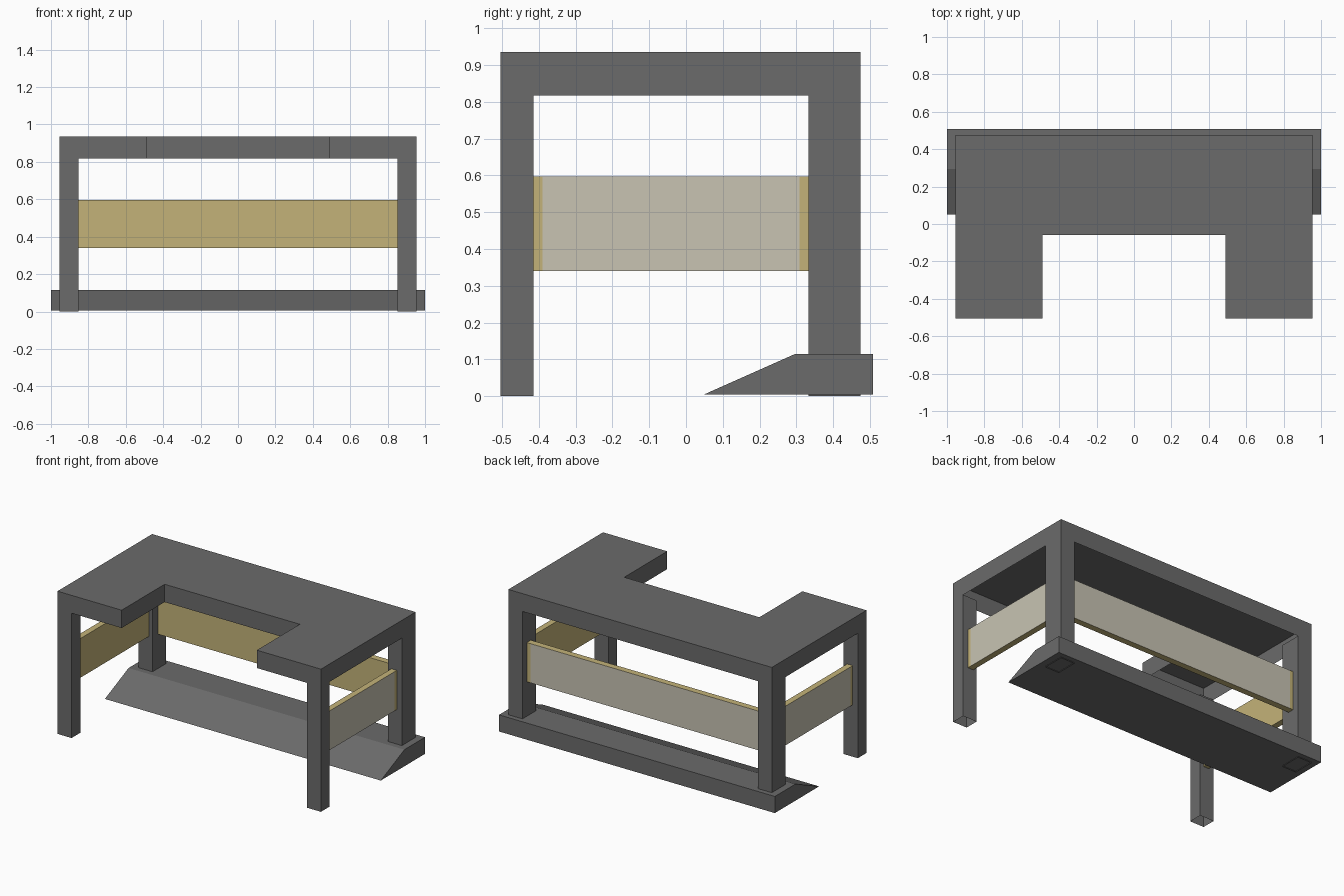
import bpy, bmesh
from mathutils import Vector

if "Cube" in bpy.data.objects:
    bpy.data.objects.remove(bpy.data.objects["Cube"])


def material(name, rgb):
    m = bpy.data.materials.new(name)
    m.diffuse_color = (*rgb, 1)
    m.use_nodes = True
    m.node_tree.nodes["Principled BSDF"].inputs["Base Color"].default_value = m.diffuse_color
    return m


GREY = material("dark grey", (0.147, 0.147, 0.147))
GOLD = material("tan wood", (0.55, 0.45, 0.19))
CREAM = material("pale cream", (0.58, 0.55, 0.45))


def prism(name, outline, direction, mats, open_start=False):
    """Extrude a flat outline along a vector; optionally leave the start side open."""
    bm = bmesh.new()
    start = bm.faces.new([bm.verts.new(p) for p in outline])
    old = list(start.verts)
    ext = bmesh.ops.extrude_face_region(bm, geom=[start], use_keep_orig=True)
    moved = [v for v in ext["geom"] if isinstance(v, bmesh.types.BMVert)]
    bmesh.ops.translate(bm, verts=moved, vec=direction)
    bmesh.ops.recalc_face_normals(bm, faces=bm.faces)
    if open_start:
        base = [f for f in bm.faces if all(v in old for v in f.verts)]
        bmesh.ops.delete(bm, geom=base, context="FACES_ONLY")
    me = bpy.data.meshes.new(name)
    bm.to_mesh(me)
    bm.free()
    for m in mats:
        me.materials.append(m)
    ob = bpy.data.objects.new(name, me)
    bpy.context.collection.objects.link(ob)
    return ob


def rect(x0, x1, y0, y1, z):
    return [(x0, y0, z), (x1, y0, z), (x1, y1, z), (x0, y1, z)]


def panel(name, x0, x1, y0, y1, outward):
    """Wood rail whose outer face is cream except for a strip at each end."""
    ob = prism(name, rect(x0, x1, y0, y1, 0.34), (0, 0, 0.257), [GOLD, CREAM])
    bm = bmesh.new()
    bm.from_mesh(ob.data)
    out = Vector(outward)
    along = Vector((abs(out.y), abs(out.x), 0))
    lo, hi = Vector((x0, y0, 0)), Vector((x1, y1, 0))
    for co in (lo + along * 0.025, hi - along * 0.025):
        bmesh.ops.bisect_plane(bm, geom=bm.verts[:] + bm.edges[:] + bm.faces[:],
                               plane_co=co, plane_no=along)
    bm.normal_update()
    a, b = lo.dot(along) + 0.025, hi.dot(along) - 0.025
    for f in bm.faces:
        if f.normal.dot(out) > 0.9 and a < f.calc_center_median().dot(along) < b:
            f.material_index = 1
    bm.to_mesh(ob.data)
    bm.free()


# U-shaped desktop, open underneath
Z = 0.818
top = [(-0.955, -0.505, Z), (-0.49, -0.505, Z), (-0.49, -0.06, Z), (0.49, -0.06, Z),
       (0.49, -0.505, Z), (0.955, -0.505, Z), (0.955, 0.475, Z), (-0.955, 0.475, Z)]
prism("desktop", top, (0, 0, 0.117), [GREY], open_start=True)

# Hollow legs and side panels
for side, s in (("left", -1), ("right", 1)):
    x0, x1 = sorted((s * 0.853, s * 0.955))
    for part, y0, y1 in (("front", -0.505, -0.415), ("back", 0.333, 0.475)):
        prism(f"{part}_leg_{side}", rect(x0, x1, y0, y1, 0), (0, 0, Z), [GREY], open_start=True)
    x0, x1 = sorted((s * 0.878, s * 0.918))
    panel(f"side_panel_{side}", x0, x1, -0.415, 0.333, (s, 0, 0))

# Back panel
panel("back_panel", -0.853, 0.853, 0.388, 0.43, (0, 1, 0))

# Wedge-fronted base
wedge = [(-1, 0.05, 0.005), (-1, 0.508, 0.005), (-1, 0.508, 0.114), (-1, 0.295, 0.114)]
prism("base", wedge, (2, 0, 0), [GREY])
